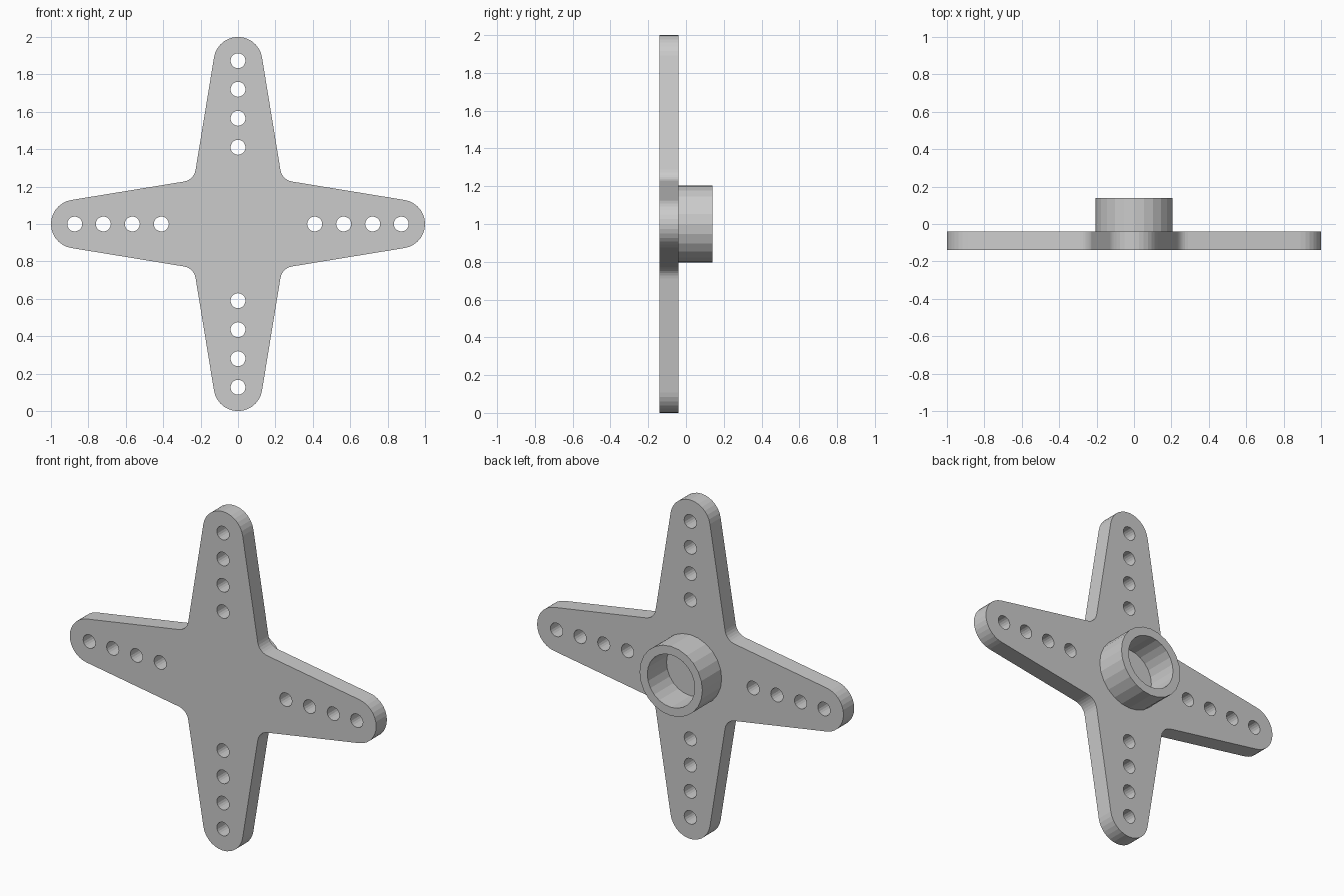
import bpy, bmesh
from math import sin, cos, pi, radians

if "Cube" in bpy.data.objects:
    bpy.data.objects.remove(bpy.data.objects["Cube"])


def arc(cx, cy, r, a0, a1, n):
    """n + 1 points along an arc, angles in radians."""
    return [(cx + r * cos(a0 + (a1 - a0) * i / n),
             cy + r * sin(a0 + (a1 - a0) * i / n)) for i in range(n + 1)]


def circle(cx, cy, r, n):
    return arc(cx, cy, r, 0, 2 * pi, n)[:-1]


def turn(points, q):
    """Rotate points by q quarter turns."""
    for _ in range(q):
        points = [(-y, x) for x, y in points]
    return points


def slab(name, loops, y0, y1):
    """Filled outline with holes, standing upright from y0 to y1."""
    cu = bpy.data.curves.new(name, 'CURVE')
    cu.dimensions = '2D'
    cu.fill_mode = 'BOTH'
    cu.extrude = (y1 - y0) / 2
    for pts in loops:
        sp = cu.splines.new('POLY')
        sp.points.add(len(pts) - 1)
        for p, (x, y) in zip(sp.points, pts):
            p.co = (x, y, 0, 1)
        sp.use_cyclic_u = True
    ob = bpy.data.objects.new(name, cu)
    bpy.context.collection.objects.link(ob)
    ob.location = (0, (y0 + y1) / 2, 1)
    ob.rotation_euler = (pi / 2, 0, 0)
    bpy.ops.object.select_all(action='DESELECT')
    ob.select_set(True)
    bpy.context.view_layer.objects.active = ob
    bpy.ops.object.convert(target='MESH')
    ob = bpy.context.object
    # Weld the caps to the walls and keep flat faces
    bm = bmesh.new()
    bm.from_mesh(ob.data)
    bmesh.ops.remove_doubles(bm, verts=bm.verts, dist=1e-4)
    bmesh.ops.recalc_face_normals(bm, faces=bm.faces)
    for f in bm.faces:
        f.smooth = False
    bm.to_mesh(ob.data)
    bm.free()
    return ob


# Four-armed plate: rounded tip, tapered sides, filleted inner corner
TIP_R, FILLET_R = 0.13, 0.075
taper = radians(9.3)
side = pi / 2 - taper
tip_c = 1 - TIP_R
fillet_c = (tip_c * cos(side) + TIP_R + FILLET_R) / (cos(side) + sin(side))
quarter = (arc(tip_c, 0, TIP_R, -side, side, 14)
           + arc(fillet_c, fillet_c, FILLET_R, side + pi, taper + pi, 6))

outline, holes = [], []
for q in range(4):
    outline += turn(quarter, q)
    for r in (0.41, 0.565, 0.72, 0.873):
        holes.append(turn(circle(r, 0, 0.04, 20), q))
slab("horn_plate", [outline] + holes, -0.14, -0.04)

# Hollow hub on the back, sunk a little into the plate
slab("hub_ring", [circle(0, 0, 0.205, 24), circle(0, 0, 0.155, 24)], -0.05, 0.14)
